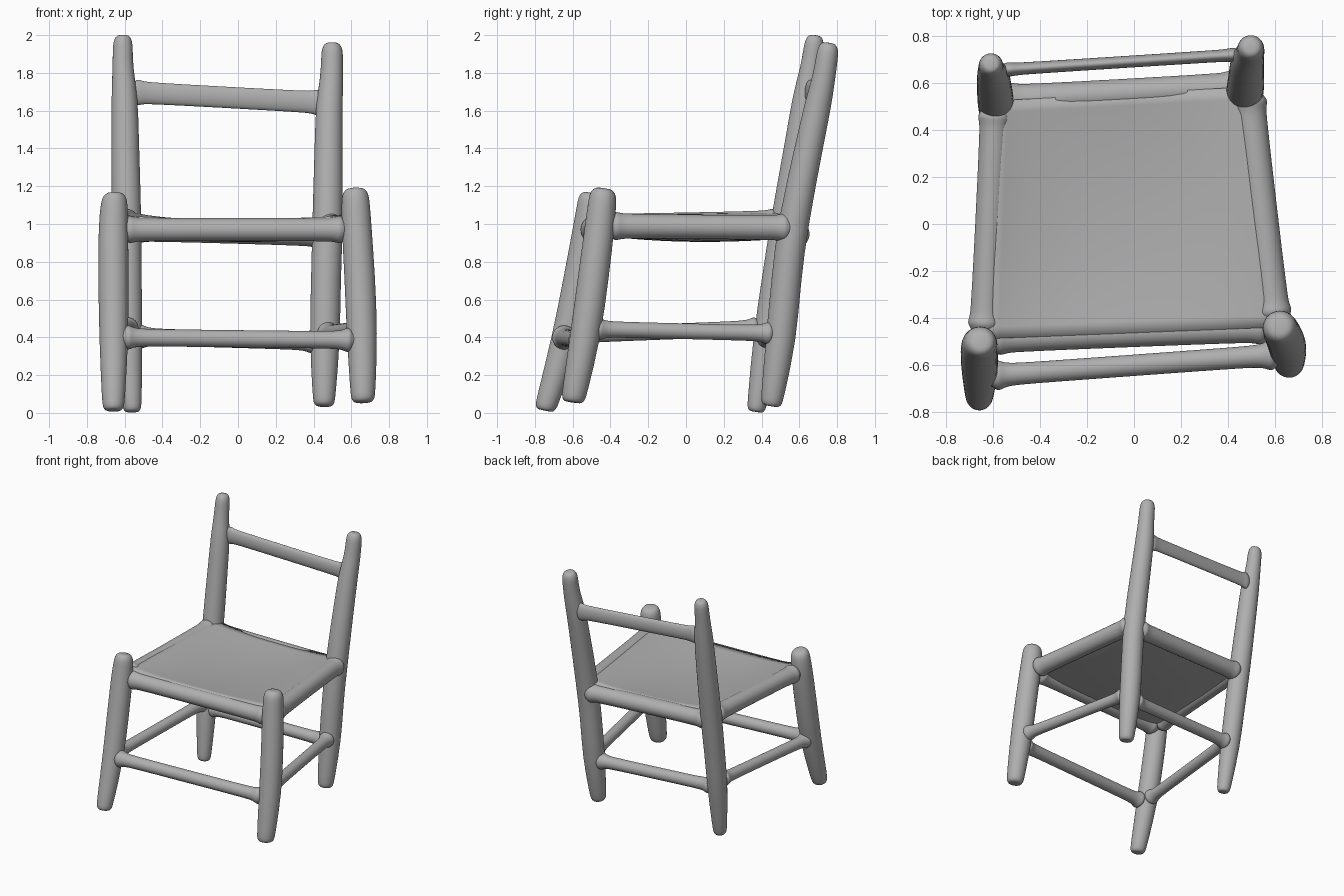
import bpy, bmesh, math
from mathutils import Vector

if "Cube" in bpy.data.objects:
    bpy.data.objects.remove(bpy.data.objects["Cube"])

SIDES = 20
grey = bpy.data.materials.new("dark_grey")
grey.diffuse_color = (.43, .43, .43, 1)
grey.use_nodes = True
grey.node_tree.nodes["Principled BSDF"].inputs["Base Color"].default_value = grey.diffuse_color


def finish(name, bm, subdiv=1):
    bmesh.ops.recalc_face_normals(bm, faces=bm.faces)
    me = bpy.data.meshes.new(name)
    bm.to_mesh(me)
    bm.free()
    me.materials.append(grey)
    me.polygons.foreach_set("use_smooth", [True] * len(me.polygons))
    ob = bpy.data.objects.new(name, me)
    bpy.context.collection.objects.link(ob)
    if subdiv:
        m = ob.modifiers.new("Smooth", 'SUBSURF')
        m.levels = m.render_levels = subdiv
    return ob


def tube(name, stations, flat=1.0):
    """Closed tube through (point, radius) stations; flat squashes it along y."""
    bm = bmesh.new()
    pts = [Vector(p) for p, r in stations]
    axis = (pts[-1] - pts[0]).normalized()
    u = axis.cross(Vector((0, 1, 0)) if abs(axis.y) < 0.8 else Vector((1, 0, 0))).normalized()
    v = axis.cross(u)
    rings = []
    for p, (_, r) in zip(pts, stations):
        rings.append([bm.verts.new(p + u * math.cos(a) * r + v * math.sin(a) * r * flat)
                      for a in (2 * math.pi * i / SIDES for i in range(SIDES))])
    for a, b in zip(rings, rings[1:]):
        for i in range(SIDES):
            j = (i + 1) % SIDES
            bm.faces.new((a[i], a[j], b[j], b[i]))
    bm.faces.new(rings[0])
    bm.faces.new(rings[-1])
    return finish(name, bm)


def leg(name, keys):
    """Tapered post with rounded ends from (x, y, z, radius) keys, bottom to top."""
    def inset(key, other, dist):
        p, q = Vector(key[:3]), Vector(other[:3])
        return p + (q - p).normalized() * dist
    b, t = keys[0], keys[-1]
    st = [(inset(b, keys[1], d), b[3] * k) for d, k in ((0, .5), (0.003, .75), (.02, .94), (.05, 1.02))]
    st += [(k[:3], k[3]) for k in keys[1:-1]]
    st += [(inset(t, keys[-2], d), t[3] * k) for d, k in ((.07, 1.03), (.035, .97), (.008, .75), (0, .45))]
    return tube(name, st)


def rung(name, a, b, r, flat=1.0, flare=1.5):
    """Rod between two posts; the flare starts at the post's surface."""
    a, b = Vector(a), Vector(b)
    n = (b - a).length
    f = flare - 1
    prof = ((0, .7), (.04, .9), (.06, 1 + f * .9), (.078, 1 + f * .75),
            (.095, 1 + f * .4), (.12, 1 + f * .15), (.17, 1.03), (.26, 1))
    st = [(a.lerp(b, d / n), r * k) for d, k in prof]
    st += [(b.lerp(a, d / n), r * k) for d, k in reversed(prof)]
    return tube(name, st, flat)


# Four leaning posts
leg("front_left_leg", [(-.66, -.748, .012, .06), (-.657, -.63, .4, .079), (-.66, -.57, .7, .081),
                       (-.66, -.515, 1.0, .08), (-.653, -.50, 1.165, .07)])
leg("front_right_leg", [(.662, -.60, .055, .066), (.657, -.53, .42, .083), (.645, -.49, .72, .082),
                        (.627, -.455, 1.0, .08), (.62, -.435, 1.19, .073)])
leg("back_left_post", [(-.56, .37, .005, .052), (-.58, .43, .4, .076), (-.585, .475, .7, .075),
                       (-.59, .525, 1.0, .081), (-.597, .60, 1.45, .073), (-.60, .635, 1.68, .071),
                       (-.61, .66, 1.82, .055), (-.61, .685, 2.0, .052)])
leg("back_right_post", [(.455, .45, .035, .06), (.46, .505, .4, .083), (.465, .53, .7, .079),
                        (.475, .565, 1.0, .083), (.48, .66, 1.45, .074), (.483, .70, 1.64, .072),
                        (.497, .732, 1.78, .06), (.499, .757, 1.96, .057)])

# Lower stretchers
rung("front_stretcher", (-.65, -.65, .40), (.65, -.555, .385), .046)
rung("back_stretcher", (-.58, .43, .405), (.46, .505, .375), .045)
rung("left_stretcher", (-.652, -.635, .41), (-.58, .43, .45), .042)
rung("right_stretcher", (.65, -.53, .445), (.465, .50, .42), .042)

# Flattened back rail
rung("back_rail", (-.60, .655, 1.70), (.49, .725, 1.64), .057, .45, 1.25)

# Seat frame; the side rails sit a little above the front and back ones
FL, FR = Vector((-.64, -.49, .97)), Vector((.605, -.44, .97))
BL, BR = Vector((-.59, .525, .975)), Vector((.485, .585, .945))
front_up, back_up = Vector((0, 0, .02)), Vector((0, 0, .035))


rung("front_seat_rail", FL, FR, .061, 1, 1.22)
rung("back_seat_rail", BL, BR, .064, 1, 1.2)
rung("left_seat_rail", FL + front_up, BL + back_up, .062, 1, 1.2)
rung("right_seat_rail", FR + front_up, BR + back_up, .065, 1, 1.2)

# Sagging seat sheet wrapped over the tops of the rails
bm = bmesh.new()
N = 20
grid = []
for i in range(N + 1):
    s = i / N
    row = []
    for j in range(N + 1):
        t = j / N
        p = FL.lerp(FR, t).lerp(BL.lerp(BR, t), s)
        sag = 16 * s * (1 - s) * t * (1 - t)
        p.z += .061 - .03 * sag + (.02 + .015 * s) * (2 * t - 1) ** 4
        row.append(bm.verts.new(p))
    grid.append(row)
for i in range(N):
    for j in range(N):
        bm.faces.new((grid[i][j], grid[i][j + 1], grid[i + 1][j + 1], grid[i + 1][j]))
seat = finish("seat", bm, 0)
m = seat.modifiers.new("Thickness", 'SOLIDIFY')
m.thickness = .09
m.offset = -1 if seat.data.polygons[0].normal.z > 0 else 1
